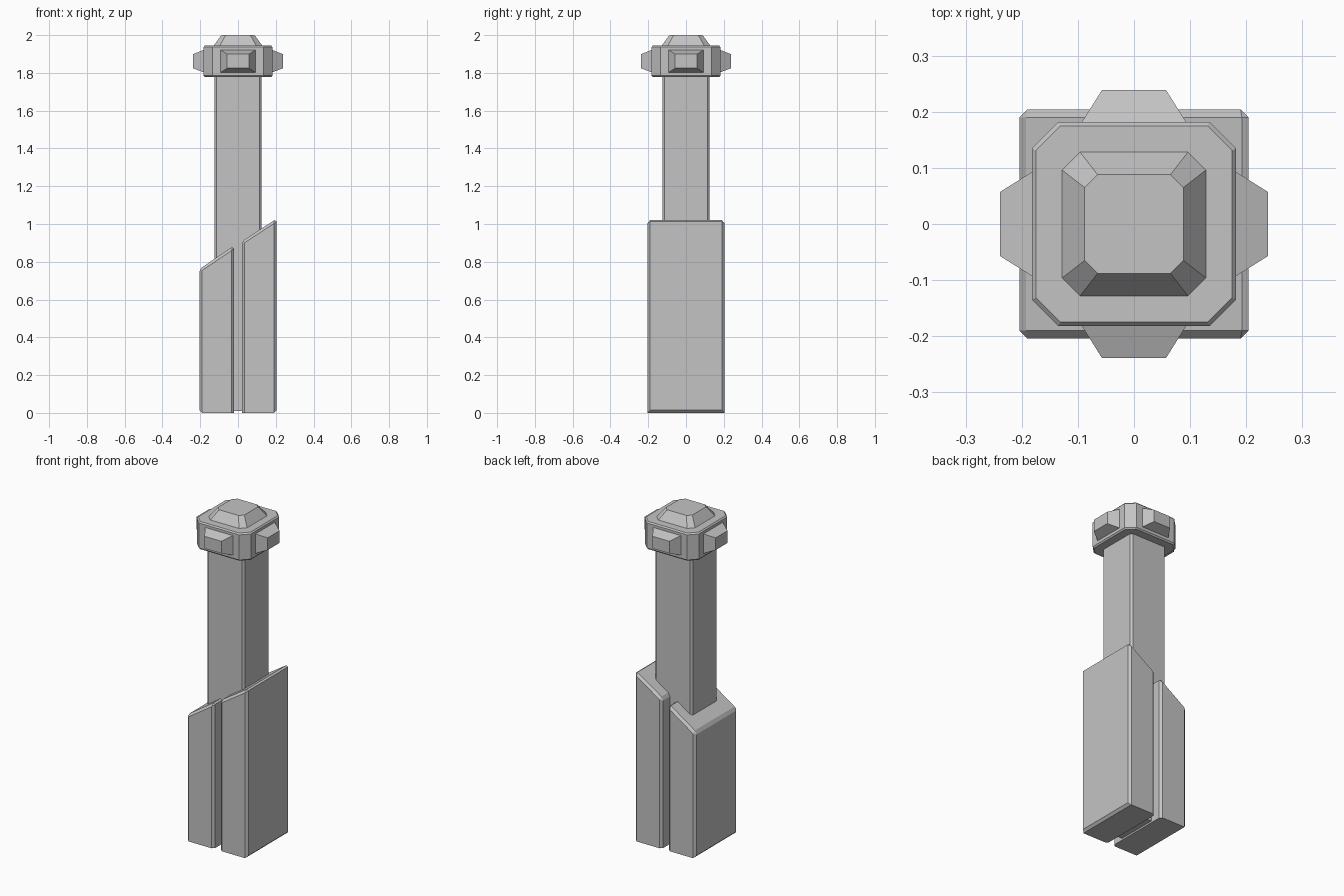
import bpy
import bmesh

old = bpy.data.objects.get("Cube")
if old:
    bpy.data.objects.remove(old, do_unlink=True)

GREY = (0.55, 0.55, 0.55, 1)
metal = bpy.data.materials.new("plain_grey")
metal.use_nodes = True
metal.diffuse_color = GREY
metal.node_tree.nodes["Principled BSDF"].inputs["Base Color"].default_value = GREY


def finish(name, bm):
    bmesh.ops.recalc_face_normals(bm, faces=bm.faces)
    mesh = bpy.data.meshes.new(name)
    bm.to_mesh(mesh)
    bm.free()
    mesh.materials.append(metal)
    obj = bpy.data.objects.new(name, mesh)
    bpy.context.collection.objects.link(obj)
    return obj


def loft(name, rings):
    """Join matching rings of points and cap both ends."""
    bm = bmesh.new()
    loops = [[bm.verts.new(p) for p in ring] for ring in rings]
    for a, b in zip(loops, loops[1:]):
        for i in range(len(a)):
            j = (i + 1) % len(a)
            bm.faces.new((a[i], a[j], b[j], b[i]))
    bm.faces.new(loops[0])
    bm.faces.new(loops[-1])
    return finish(name, bm)


def cut_square(half, cut, z):
    """Square ring with its four corners cut off."""
    s = half - cut
    return [(x, y, z) for x, y in ((half, -s), (half, s), (s, half), (-s, half),
                                   (-half, s), (-half, -s), (-s, -half), (s, -half))]


# Shaft
loft("shaft", [cut_square(0.125, 0.012, z) for z in (0.01, 1.8)])

# Head block with softened rims, and its raised cap
loft("head_block", [cut_square(0.175, 0.044, 1.777), cut_square(0.182, 0.047, 1.785),
                    cut_square(0.182, 0.047, 1.937), cut_square(0.175, 0.044, 1.945)])
loft("head_cap", [cut_square(0.128, 0.032, 1.94), cut_square(0.128, 0.032, 1.945),
                  cut_square(0.088, 0.023, 2.0)])


# Tapered studs on the four sides of the head
def stud_ring(out, half_width, half_height):
    mid = 1.862
    return [(sx * half_width, -out, mid + sz * half_height)
            for sx, sz in ((-1, -1), (1, -1), (1, 1), (-1, 1))]


for turn, side in enumerate(("front", "left", "back", "right")):
    stud = loft(side + "_stud", [stud_ring(0.18, 0.094, 0.06), stud_ring(0.239, 0.057, 0.037)])
    stud.rotation_euler.z = turn * 1.5707963


# Slant-topped base slabs with chamfered edges
def slab(name, x0, x1, z0, z1):
    depth = 0.204
    obj = loft(name, [[(x0, y, 0), (x1, y, 0), (x1, y, z1), (x0, y, z0)]
                      for y in (-depth, depth)])
    bm = bmesh.new()
    bm.from_mesh(obj.data)

    def chamfered(edge):
        a, b = (v.co for v in edge.verts)
        low = max(a.z, b.z) < 0.001
        outer = min(abs(a.x), abs(b.x)) > 0.1
        return not low or outer

    bmesh.ops.bevel(bm, geom=[e for e in bm.edges if chamfered(e)], offset=0.014,
                    offset_type='OFFSET', segments=1, affect='EDGES', profile=0.5)
    bm.to_mesh(obj.data)
    bm.free()


slab("short_slab", -0.204, -0.02, 0.762, 0.885)
slab("tall_slab", 0.02, 0.204, 0.908, 1.028)
